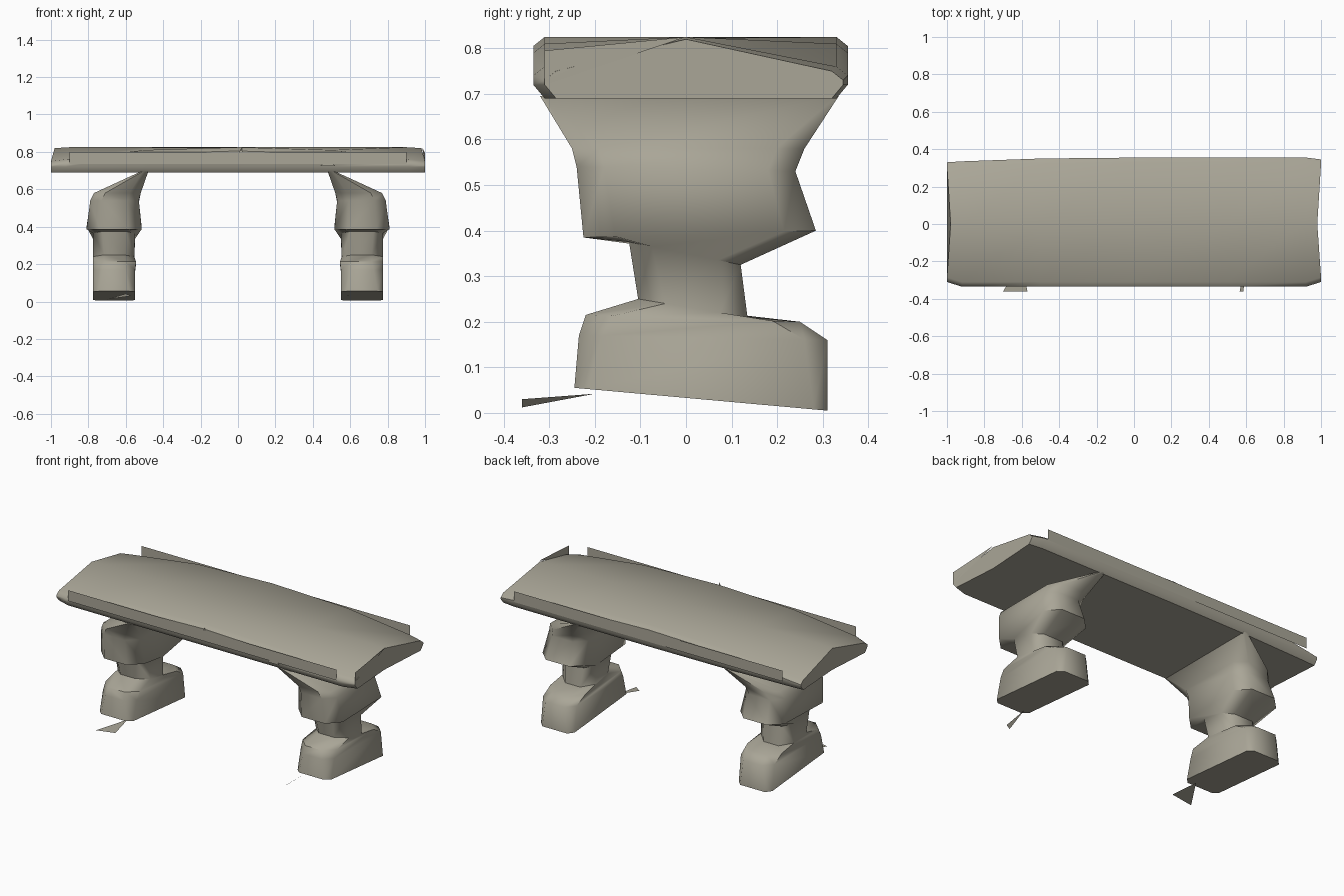
import bpy, bmesh, math

cube = bpy.data.objects.get("Cube")
if cube:
    bpy.data.objects.remove(cube, do_unlink=True)

stone = bpy.data.materials.new("weathered_stone")
stone.use_nodes = True
colour = (0.40, 0.38, 0.31, 1)
stone.diffuse_color = colour
stone.node_tree.nodes["Principled BSDF"].inputs["Base Color"].default_value = colour


def finish(name, bm, smooth=True):
    bmesh.ops.recalc_face_normals(bm, faces=bm.faces)
    mesh = bpy.data.meshes.new(name)
    bm.to_mesh(mesh)
    bm.free()
    mesh.materials.append(stone)
    obj = bpy.data.objects.new(name, mesh)
    bpy.context.collection.objects.link(obj)
    if smooth:
        bpy.ops.object.select_all(action="DESELECT")
        obj.select_set(True)
        bpy.context.view_layer.objects.active = obj
        bpy.ops.object.shade_smooth_by_angle(angle=math.radians(50))
    return obj


def loft(name, rings):
    """Skin a list of equal-length rings and cap both ends."""
    bm = bmesh.new()
    loops = [[bm.verts.new(p) for p in ring] for ring in rings]
    for a, b in zip(loops, loops[1:]):
        for i in range(len(a)):
            j = (i + 1) % len(a)
            bm.faces.new((a[i], a[j], b[j], b[i]))
    bm.faces.new(loops[0])
    bm.faces.new(loops[-1])
    return finish(name, bm)


def plate(name, points):
    bm = bmesh.new()
    bm.faces.new([bm.verts.new(p) for p in points])
    return finish(name, bm, False)


# Seat slab: chipped octagonal section, corners worn down towards the ends
def slab_ring(x, front, back, edge, crown):
    waist = x - math.copysign(0.02, x) if abs(x) > 0.9 else x
    return [(x, front, 0.72), (x, front, edge), (x, front + 0.025, edge + 0.02),
            (waist, 0, crown), (x, back - 0.025, edge + 0.02), (x, back, edge),
            (x, back, 0.72), (x, back - 0.025, 0.69), (waist, 0, 0.69), (x, front + 0.025, 0.69)]


loft("seat_slab", [
    slab_ring(-1.0, -0.31, 0.33, 0.73, 0.82),
    slab_ring(-0.92, -0.335, 0.335, 0.74, 0.825),
    slab_ring(-0.5, -0.335, 0.35, 0.79, 0.825),
    slab_ring(0, -0.335, 0.355, 0.805, 0.822),
    slab_ring(0.5, -0.335, 0.355, 0.79, 0.825),
    slab_ring(0.92, -0.335, 0.355, 0.74, 0.825),
    slab_ring(1.0, -0.31, 0.345, 0.73, 0.82)])

# Thin loose strips along the long edges
for name, y in (("front_strip", -0.342), ("back_strip", 0.36)):
    plate(name, [(-0.9, y, 0.735), (0.9, y, 0.735), (0.9, y, 0.8), (-0.9, y, 0.8)])
plate("end_flake", [(1.0, -0.31, 0.72), (1.0, -0.31, 0.795), (0.985, 0, 0.825)])

# Small chips on the front edge
plate("front_crack", [(-0.03, -0.346, 0.735), (0, -0.346, 0.765), (0.03, -0.346, 0.765),
                      (0.02, -0.346, 0.82), (0, -0.346, 0.79), (-0.03, -0.346, 0.775)])
plate("front_chip", [(0.44, -0.345, 0.725), (0.52, -0.345, 0.725), (0.48, -0.345, 0.765)])

# Legs: inner x, outer x, front y, back y, front z, back z, corner cut
leg_sections = [
    (0.55, 0.775, -0.245, 0.31, 0.055, 0.005, 0.03),
    (0.55, 0.775, -0.235, 0.31, 0.17, 0.16, 0.05),
    (0.545, 0.775, -0.22, 0.25, 0.215, 0.20, 0.06),
    (0.555, 0.775, -0.105, 0.135, 0.25, 0.21, 0.06),
    (0.55, 0.775, -0.125, 0.12, 0.375, 0.325, 0.05),
    (0.515, 0.81, -0.225, 0.285, 0.385, 0.40, 0.07),
    (0.53, 0.79, -0.24, 0.24, 0.54, 0.53, 0.06),
    (0.52, 0.77, -0.25, 0.26, 0.58, 0.58, 0.06),
    (0.48, 0.52, -0.32, 0.335, 0.695, 0.695, 0.01)]


def leg_ring(side, inner, outer, front, back, zf, zb, cut):
    outline = [(inner + cut, front), (outer - cut, front), (outer, front + cut),
               (outer, back - cut), (outer - cut, back), (inner + cut, back),
               (inner, back - cut), (inner, front + cut)]
    return [(side * x, y, zf + (zb - zf) * (y - front) / (back - front)) for x, y in outline]


for side, label in ((1, "left"), (-1, "right")):
    loft(label + "_leg", [leg_ring(side, *s) for s in leg_sections])

# Fallen slivers in front of the feet
plate("right_sliver", [(-0.7, -0.36, 0.012), (-0.57, -0.36, 0.03), (-0.6, -0.2, 0.042)])
plate("left_sliver", [(0.565, -0.36, 0.012), (0.585, -0.36, 0.03), (0.6, -0.2, 0.042)])
